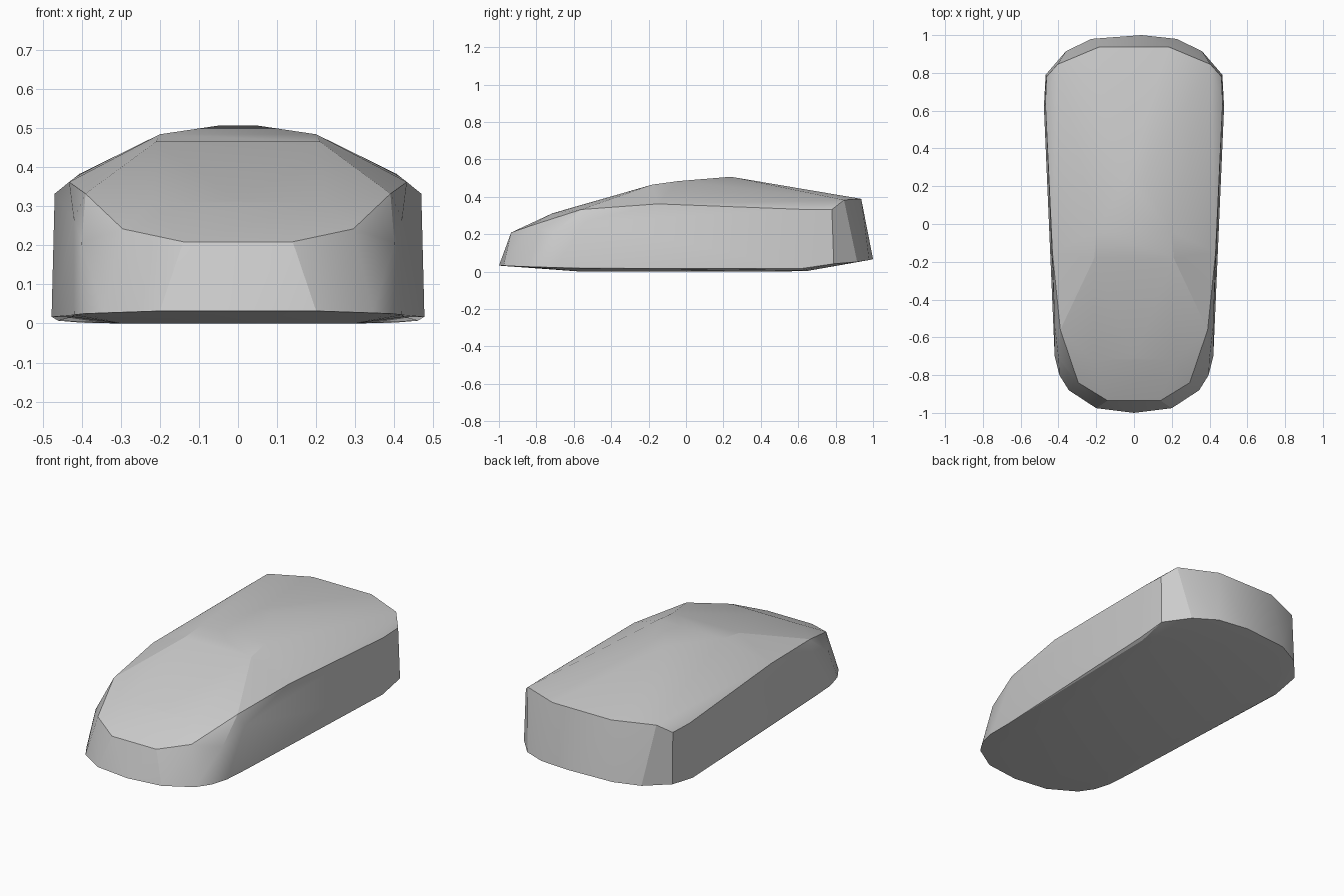
import bpy, bmesh, math

if "Cube" in bpy.data.objects:
    bpy.data.objects.remove(bpy.data.objects["Cube"])


def mirrored(points):
    """Return the points plus their mirror images across x = 0."""
    return [(s * x, y, z) for x, y, z in points for s in (1, -1)]


# Underside and lower rim, nose to tail
underside = [(0.30, -0.56, 0.003), (0.40, 0.64, 0.005), (0.46, 0.62, 0.01)]
lower_rim = [(0.20, -0.975, 0.035), (0.345, -0.88, 0.03), (0.395, -0.80, 0.028),
             (0.42, -0.70, 0.025), (0.425, -0.54, 0.02), (0.477, 0.62, 0.02),
             (0.468, 0.79, 0.045), (0.36, 0.915, 0.055), (0.225, 0.98, 0.065)]

# Rounded nose and bonnet
nose = [(0.14, -0.935, 0.212), (0.295, -0.84, 0.245), (0.35, -0.78, 0.215),
        (0.40, -0.71, 0.21), (0.42, -0.54, 0.27)]
bonnet = [(0.22, -0.72, 0.312), (0.39, -0.56, 0.335)]

# Shoulder line along each flank
shoulder = [(0.432, -0.15, 0.365), (0.469, 0.64, 0.335), (0.463, 0.78, 0.335)]

# Roof crown and the rear deck edge
roof = [(0.21, -0.18, 0.468), (0.20, -0.04, 0.487), (0.045, 0.24, 0.51)]
rear_deck = [(0.405, 0.845, 0.386), (0.185, 0.937, 0.392)]

centre = [(0, -1.0, 0.035), (0, -0.71, 0.316), (0.04, 1.0, 0.07)]

# Body shell: faceted hull wrapped around the outline
bm = bmesh.new()
for p in mirrored(underside + lower_rim + nose + bonnet + shoulder
                  + roof + rear_deck) + centre:
    bm.verts.new(p)
hull = bmesh.ops.convex_hull(bm, input=bm.verts)
loose = [v for v in bm.verts if not v.link_faces]
bmesh.ops.delete(bm, geom=loose, context='VERTS')
bmesh.ops.recalc_face_normals(bm, faces=bm.faces)
low = min(v.co.z for v in bm.verts)
bmesh.ops.translate(bm, verts=bm.verts, vec=(0, 0, -low))

mesh = bpy.data.meshes.new("body_shell")
bm.to_mesh(mesh)
bm.free()
body = bpy.data.objects.new("body_shell", mesh)
bpy.context.collection.objects.link(body)

# Soft facets with crisp rims
bpy.context.view_layer.objects.active = body
body.select_set(True)
bpy.ops.object.shade_smooth_by_angle(angle=math.radians(20))
